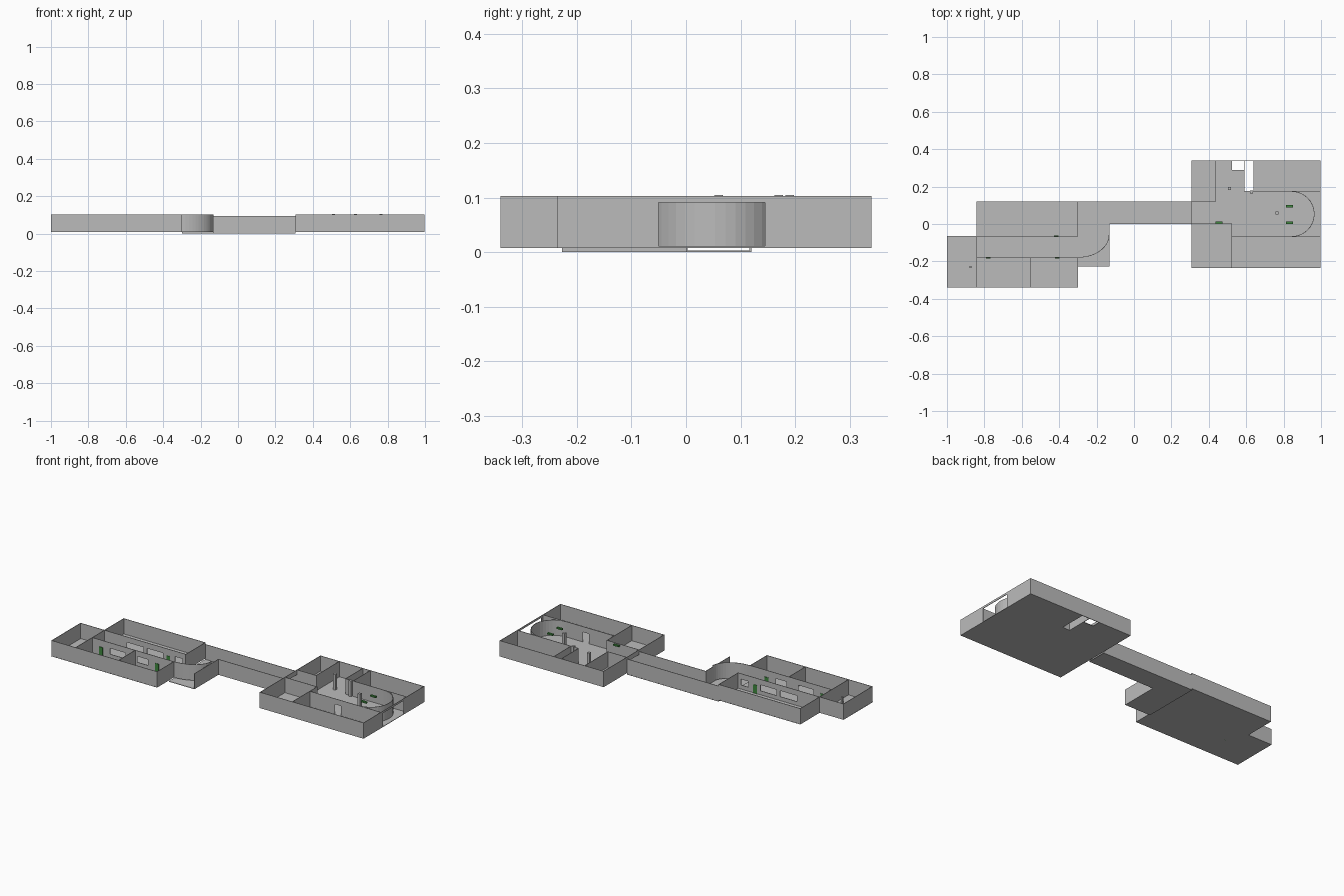
import bpy, bmesh, math
from mathutils import Vector

if "Cube" in bpy.data.objects:
    bpy.data.objects.remove(bpy.data.objects["Cube"])

T = 0.003            # wall and floor thickness
Z0, Z1 = 0.008, 0.103  # main buildings
C0, C1 = 0.001, 0.093  # lower corridor


def material(name, rgb):
    m = bpy.data.materials.new(name)
    m.diffuse_color = (*rgb, 1)
    m.use_nodes = True
    m.node_tree.nodes["Principled BSDF"].inputs["Base Color"].default_value = m.diffuse_color
    return m


grey = material("plain grey", (0.5, 0.5, 0.5))
green = material("sign green", (0.05, 0.25, 0.05))


def add_box(bm, x0, x1, y0, y1, z0, z1):
    r = bmesh.ops.create_cube(bm, size=1)
    for v in r["verts"]:
        v.co = Vector((x0 + (v.co.x + .5) * (x1 - x0),
                       y0 + (v.co.y + .5) * (y1 - y0),
                       z0 + (v.co.z + .5) * (z1 - z0)))


def finish(bm, name, mat):
    me = bpy.data.meshes.new(name)
    bm.to_mesh(me)
    bm.free()
    me.materials.append(mat)
    ob = bpy.data.objects.new(name, me)
    bpy.context.collection.objects.link(ob)
    return ob


def boxes(name, items, mat=grey):
    bm = bmesh.new()
    for b in items:
        add_box(bm, *b)
    return finish(bm, name, mat)


def wall(name, axis, at, a, b, holes=(), z0=Z0, z1=Z1):
    """Straight wall along an axis, with rectangular holes (start, end, low, high)."""
    parts, pos = [], a
    for s, e, lo, hi in sorted(holes):
        parts += [(pos, s, z0, z1), (s, e, z0, lo), (s, e, hi, z1)]
        pos = e
    parts.append((pos, b, z0, z1))
    out = []
    for s, e, lo, hi in parts:
        if e - s < 1e-5 or hi - lo < 1e-5:
            continue
        side = (at - T / 2, at + T / 2)
        out.append((s, e, *side, lo, hi) if axis == "x" else (*side, s, e, lo, hi))
    boxes(name, out)


def curved_wall(name, cx, cy, rx, ry, a0, a1, n, z0=Z0, z1=Z1):
    bm = bmesh.new()
    prev = None
    for i in range(n + 1):
        a = math.radians(a0 + (a1 - a0) * i / n)
        c, s = math.cos(a), math.sin(a)
        ring = [bm.verts.new((cx + (rx - d) * c, cy + (ry - d) * s, z))
                for d, z in ((0, z0), (0, z1), (T, z1), (T, z0))]
        if prev:
            for k in range(4):
                j = (k + 1) % 4
                bm.faces.new((prev[k], ring[k], ring[j], prev[j]))
        else:
            bm.faces.new(ring[::-1])
        prev = ring
    bm.faces.new(prev)
    bmesh.ops.recalc_face_normals(bm, faces=bm.faces)
    finish(bm, name, grey)


# Floors
boxes("left_floor", [(-1, -.84, -.34, -.065, Z0, Z0 + T),
                     (-.84, -.30, -.34, .12, Z0, Z0 + T)])
boxes("corridor_floor", [(-.30, -.13, -.227, .12, 0, T), (-.13, .308, 0, .12, 0, T)])
boxes("right_floor", [(.308, .525, -.235, .34, Z0, Z0 + T),
                      (.525, .59, -.235, .29, Z0, Z0 + T),
                      (.59, .64, -.235, .175, Z0, Z0 + T),
                      (.64, .997, -.235, .34, Z0, Z0 + T)])

# Left building outer walls
wall("left_south_wall", "x", -.338, -1, -.30)
wall("left_west_wall", "y", -.998, -.34, -.065)
wall("left_north_wall", "x", .118, -.84, -.30)
wall("left_east_wall_front", "y", -.30, -.34, -.18)
wall("left_east_wall_back", "y", -.30, -.065, .12)

# Left building partitions with windows and doors
wall("left_cross_wall", "y", -.84, -.34, .12)
wall("left_room_divider", "y", -.555, -.338, -.18)
wall("left_inner_wall_back", "x", -.065, -1, -.30,
     [(-.69, -.58, .035, .07), (-.555, -.45, .035, .07), (-.37, -.32, .035, .07)])
wall("left_inner_wall_front", "x", -.18, -.84, -.30,
     [(-.72, -.62, .035, .07), (-.54, -.47, .035, .07)])

# Green doors in the partitions
boxes("left_doors", [(x - .012, x + .012, y - .004, y + .004, Z0, .062)
                     for x, y in ((-.78, -.18), (-.41, -.18), (-.415, -.065))], green)

# Lobby curve and corridor
curved_wall("lobby_curved_wall", -.30, -.06, .168, .12, -90, 0, 14)
wall("lobby_east_wall", "y", -.1315, -.227, 0, (), C0, C1)
wall("corridor_south_wall", "x", .0015, -.13, .308, (), C0, C1)
wall("corridor_north_wall", "x", .118, -.30, .308, (), C0, C1)

# Right building outer walls
wall("right_south_wall", "x", -.2335, .308, .997)
wall("right_north_wall", "x", .3385, .308, .997)
wall("right_west_wall", "y", .3095, -.235, .34, [(.002, .117, Z0 + T, .075)])
wall("right_east_wall", "y", .9955, -.235, .34, [(-.05, .145, Z0 + T, .091)])

# Right building partitions
wall("northwest_room_wall", "y", .435, .12, .34)
wall("entry_north_wall", "x", .118, .308, .435)
wall("entry_south_wall", "x", .0015, .308, .523)
wall("southwest_room_wall", "y", .523, -.235, .002)
wall("hall_south_wall", "x", -.068, .523, .995, [(.69, .73, Z0 + T, .07)])
wall("hall_north_wall", "x", .175, .59, .995)
wall("shaft_west_wall", "y", .59, .175, .34)
wall("shaft_east_wall", "y", .64, .175, .34)
curved_wall("hall_rounded_end", .845, .0535, .12, .1215, -90, 90, 20)

# Pillars
boxes("pillars", [(x - .008, x + .008, y - .008, y + .008, Z0, .105)
                  for x, y in ((.51, .19), (.765, .06), (.628, .17))])
boxes("low_post", [(-.88, -.87, -.235, -.225, Z0, .05)])

# Hanging green signs
boxes("hanging_signs", [(x - .018, x + .018, y - .006, y + .006, .088, .097)
                        for x, y in ((.832, .095), (.832, .007), (.455, .008))], green)
